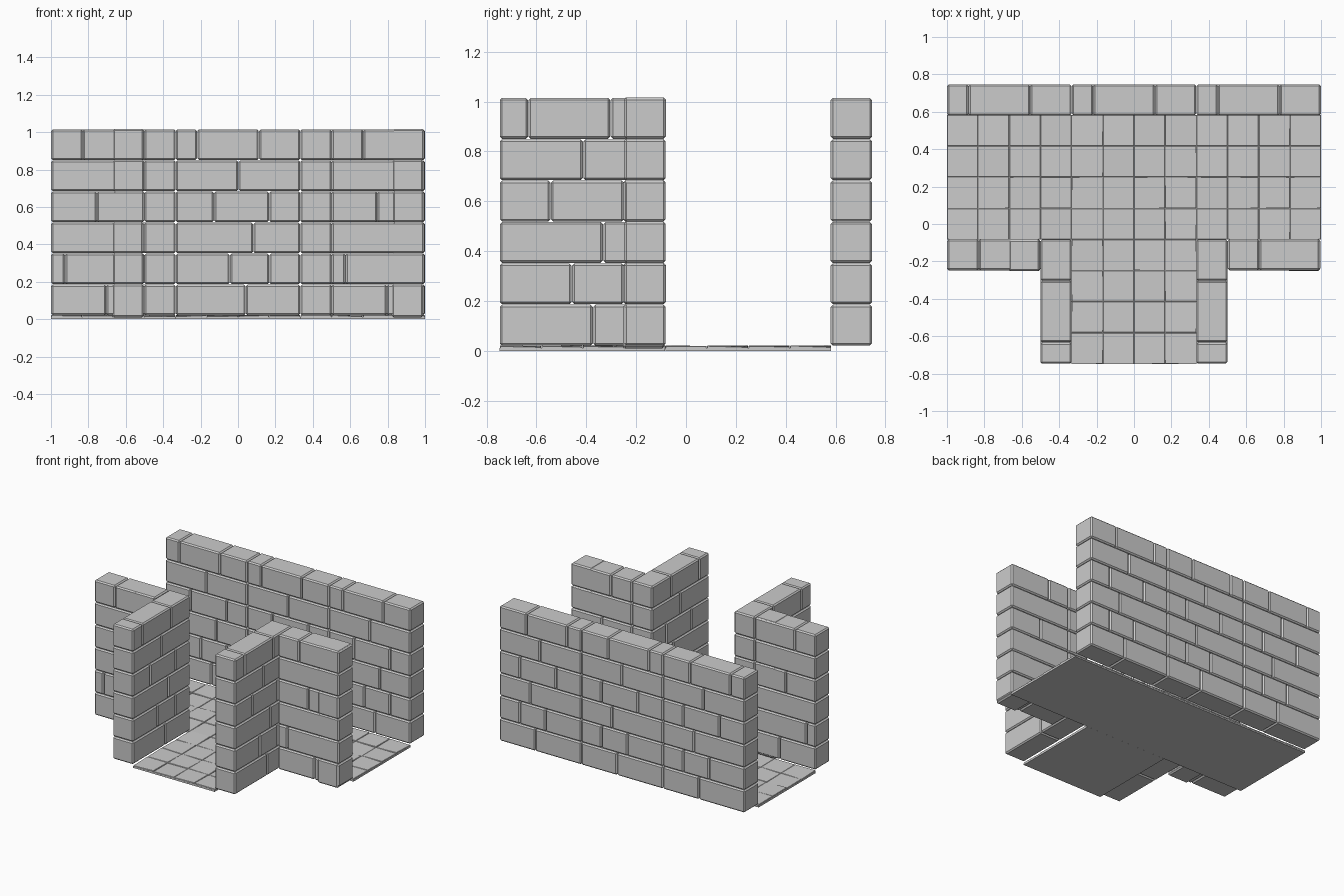
import bpy, bmesh, random
from mathutils import Matrix, Vector

random.seed(4)
cube = bpy.data.objects.get("Cube")
if cube:
    bpy.data.objects.remove(cube, do_unlink=True)

stone = bpy.data.materials.new("stone_grey")
stone.use_nodes = True
grey = (0.6, 0.6, 0.6, 1)
stone.diffuse_color = grey
stone.node_tree.nodes["Principled BSDF"].inputs["Base Color"].default_value = grey

UNIT = 1 / 6          # brick thickness and tile size
MODULE = 4 * UNIT     # length of one wall or floor module
BASE, COURSE = 0.02, 0.166
GAP = 0.001


def add_box(bm, low, high):
    low, high = Vector(low), Vector(high)
    size = high - low
    matrix = Matrix.Translation((low + high) / 2) @ Matrix.Diagonal((*size, 1))
    return bmesh.ops.create_cube(bm, size=1, matrix=matrix)["verts"]


def finish(name, bm, bevel=0):
    mesh = bpy.data.meshes.new(name)
    bm.to_mesh(mesh)
    bm.free()
    obj = bpy.data.objects.new(name, mesh)
    mesh.materials.append(stone)
    bpy.context.collection.objects.link(obj)
    if bevel:
        mod = obj.modifiers.new("worn_edges", "BEVEL")
        mod.width = bevel
        mod.segments = 1
    return obj


def brick_wall(name, x, y, length, joints, along_y=False):
    """Stack courses of bricks, each split at its joint distances."""
    bm = bmesh.new()
    for row, cuts in enumerate(joints):
        z = BASE + row * COURSE
        stops = [0, *cuts, length]
        for a, b in zip(stops, stops[1:]):
            a, b = a + GAP, b - GAP
            if along_y:
                low, high = (x, y + a), (x + UNIT, y + b)
            else:
                low, high = (x + a, y), (x + b, y + UNIT)
            add_box(bm, (*low, z + GAP), (*high, z + COURSE - GAP))
    finish(name, bm, 0.009)


def pillar(name, x, y):
    """Square column of slightly shifted blocks."""
    bm = bmesh.new()
    for row in range(6):
        z = BASE + row * COURSE
        dx, dy = random.uniform(-.003, .003), random.uniform(-.003, .003)
        bottom = 0.01 if row == 0 else z + GAP
        add_box(bm, (x + dx, y + dy, bottom),
                (x + dx + UNIT, y + dy + UNIT, z + COURSE + 0.001))
    finish(name, bm, 0.009)


# Joint distances per course, bottom to top
long_joints = [(.375,), (.29, .5), (.415,), (.205, .5), (.335,), (.115, .445)]
short_joints = [(.295,), (.075,), (), (.245,), (), (.17,)]

# Back wall of three modules
for i, side in enumerate(("right", "middle", "left")):
    brick_wall("back_wall_" + side, -1 + i * MODULE, 0.58, MODULE, long_joints)

# Passage walls, short front walls and the pillars set into them
for side, px, fx, cx in (("right", -0.5, -1, -0.67), ("left", 0.333, 0.5, 0.825)):
    brick_wall("passage_wall_" + side, px, -0.748, MODULE, long_joints, True)
    brick_wall("front_wall_" + side, fx, -0.248, 0.497, short_joints)
    pillar("pillar_" + side, cx, -0.25)

# Floor slab and uneven paving, one module per square
squares = [("right", -1, -0.083), ("middle", -1 + MODULE, -0.083),
           ("left", -1 + 2 * MODULE, -0.083), ("passage", -1 + MODULE, -0.748)]
for side, x, y in squares:
    bm = bmesh.new()
    add_box(bm, (x, y, 0), (x + MODULE, y + MODULE - 0.002, 0.012))
    finish("floor_slab_" + side, bm)
    bm = bmesh.new()
    for i in range(4):
        for j in range(4):
            tx, ty = x + i * UNIT, y + j * UNIT
            verts = add_box(bm, (tx + GAP, ty + GAP, 0.008),
                            (tx + UNIT - GAP, ty + UNIT - GAP, 0.018))
            for v in verts:
                if v.co.z > 0.01:
                    v.co.z += random.uniform(-.003, .004)
    finish("paving_" + side, bm, 0.002)
